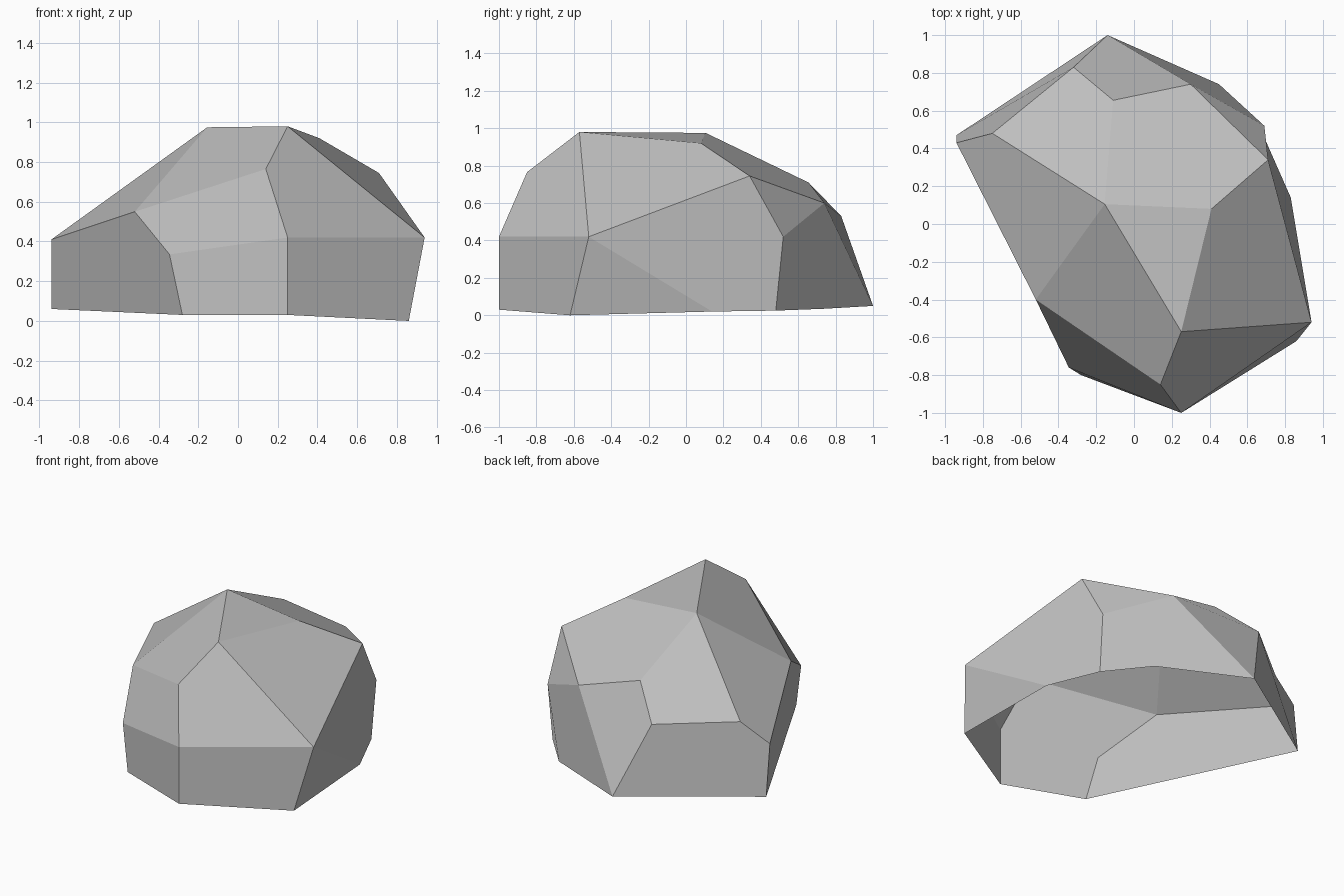
import bpy
import bmesh

# Remove the default cube only
default_cube = bpy.data.objects.get("Cube")
if default_cube:
    bpy.data.objects.remove(default_cube, do_unlink=True)

# Corners of the boulder in rising rings, each ring running round the rock
base = dict(
    front=(0.25, -1, 0.03), front_left=(0.86, -0.62, 0), left=(0.83, 0.14, 0.02),
    back_left=(0.68, 0.48, 0.025), back_edge=(0.45, 0.74, 0.035), back=(-0.14, 1, 0.05),
    right=(-0.94, 0.47, 0.06), front_right=(-0.28, -0.8, 0.03))
waist = dict(
    front=(0.25, -1, 0.42), front_left=(0.94, -0.52, 0.42), back_left=(0.69, 0.52, 0.42),
    back=(-0.32, 0.83, 0.53), right_edge=(-0.75, 0.48, 0.53), right=(-0.94, 0.43, 0.41),
    front_right=(-0.345, -0.76, 0.335))
shoulder = dict(
    front=(0.14, -0.85, 0.765), left=(0.71, 0.34, 0.745), back_left=(0.3, 0.74, 0.6),
    back=(-0.11, 0.655, 0.71), right=(-0.52, -0.4, 0.55))
crown = dict(front=(0.25, -0.57, 0.98), left=(0.41, 0.08, 0.92), right=(-0.155, 0.105, 0.975))

bm = bmesh.new()


def ring(corners):
    return {name: bm.verts.new(co) for name, co in corners.items()}


b, w, s, c = ring(base), ring(waist), ring(shoulder), ring(crown)


def facet(*parts):
    """Join (ring, 'corner names') pairs into one flat facet."""
    bm.faces.new([r[name] for r, names in parts for name in names.split()])


# Steep side facets, open underneath
facet((b, "front front_left"), (w, "front_left front"))
facet((b, "front_left left"), (w, "front_left"))
facet((b, "left back_left"), (w, "back_left"), (s, "left"), (w, "front_left"))
facet((b, "back_left back_edge back"), (s, "back_left"), (w, "back_left"))
facet((b, "back right"), (w, "right right_edge back"))
facet((b, "right front_right"), (w, "front_right"), (s, "right"), (w, "right"))
facet((b, "front_right front"), (w, "front front_right"))

# Sloping shoulder facets
facet((w, "front_right front"), (s, "front right"))
facet((w, "front front_left"), (c, "front"), (s, "front"))
facet((w, "front_left"), (s, "left"), (c, "left front"))
facet((w, "back_left"), (s, "back_left left"))
facet((s, "back_left back"), (w, "back"), (b, "back"))
facet((w, "right"), (s, "right"), (c, "right"), (w, "right_edge"))

# Broad top facets
facet((s, "right front"), (c, "front right"))
facet((c, "front left right"))
facet((c, "left"), (s, "left back_left back"), (c, "right"))
facet((c, "right"), (s, "back"), (w, "back right_edge"))

bmesh.ops.recalc_face_normals(bm, faces=bm.faces)
# Make sure the open shell faces outward
if max(bm.faces, key=lambda f: f.calc_center_median().z).normal.z < 0:
    bmesh.ops.reverse_faces(bm, faces=bm.faces)

mesh = bpy.data.meshes.new("boulder")
bm.to_mesh(mesh)
bm.free()

# Plain stone grey
stone = bpy.data.materials.new("stone_grey")
stone.use_nodes = True
grey = (0.53, 0.53, 0.53, 1)
stone.diffuse_color = grey
shader = stone.node_tree.nodes["Principled BSDF"]
shader.inputs["Base Color"].default_value = grey
shader.inputs["Roughness"].default_value = 0.9
mesh.materials.append(stone)

boulder = bpy.data.objects.new("boulder", mesh)
bpy.context.collection.objects.link(boulder)
